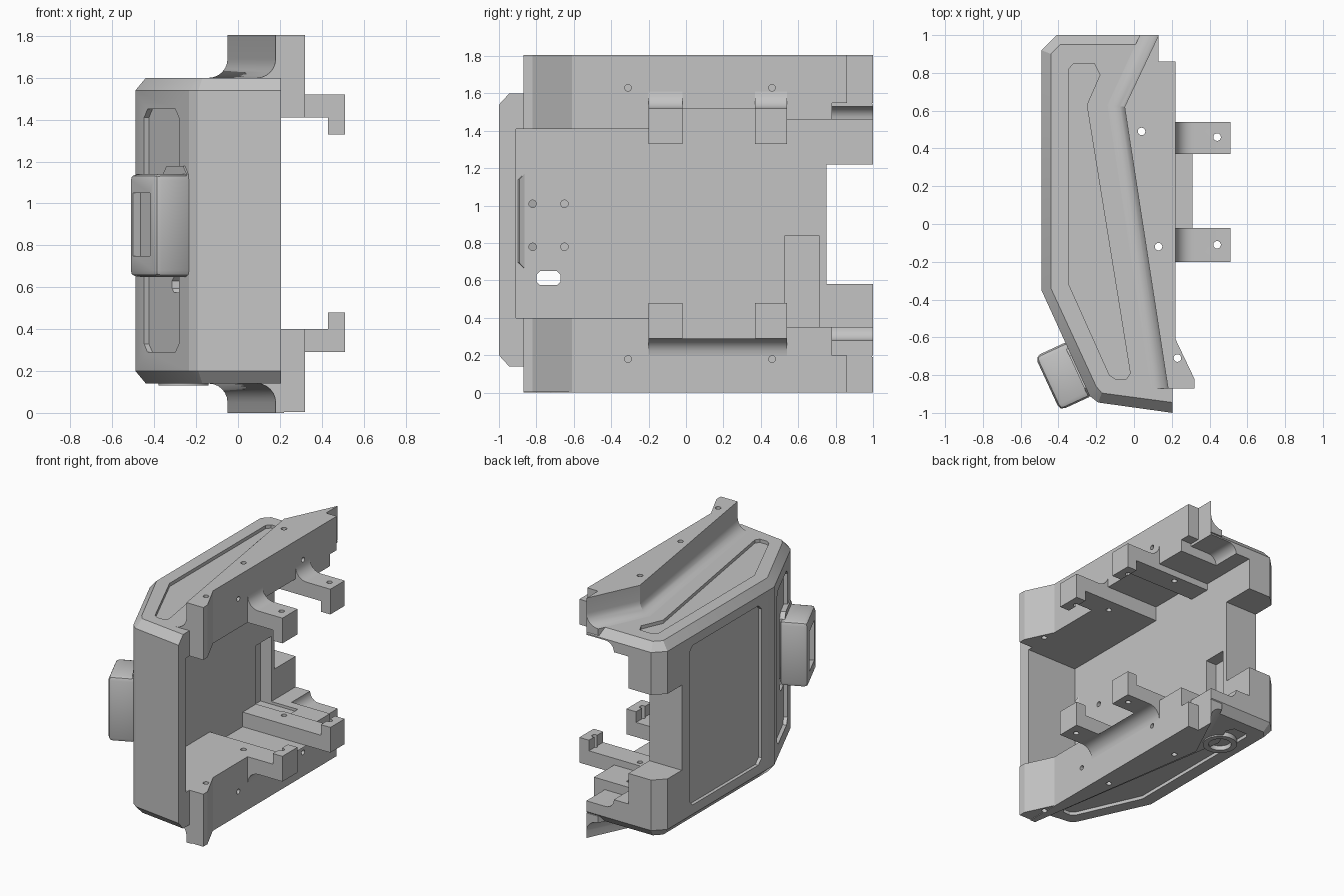
import bpy, bmesh, math
from mathutils import Matrix, Vector

old = bpy.data.objects.get("Cube")
if old:
    bpy.data.objects.remove(old, do_unlink=True)

grey = bpy.data.materials.new("plain_grey")
grey.use_nodes = True
grey.diffuse_color = (0.55, 0.55, 0.55, 1)
grey.node_tree.nodes["Principled BSDF"].inputs["Base Color"].default_value = (0.55, 0.55, 0.55, 1)


def loft(name, layers, matrix=None, mirror=None):
    """Solid through matching point loops, optionally mirrored about a height."""
    bm = bmesh.new()
    rings = []
    for loop in layers:
        pts = [Vector(p) for p in loop]
        if matrix:
            pts = [matrix @ p for p in pts]
        if mirror:
            pts = [Vector((p.x, p.y, 2 * mirror - p.z)) for p in pts]
        rings.append([bm.verts.new(p) for p in pts])
    n = len(rings[0])
    bm.faces.new(rings[0])
    bm.faces.new(rings[-1])
    for a, b in zip(rings, rings[1:]):
        for i in range(n):
            j = (i + 1) % n
            bm.faces.new((a[i], a[j], b[j], b[i]))
    bmesh.ops.recalc_face_normals(bm, faces=bm.faces)
    me = bpy.data.meshes.new(name)
    bm.to_mesh(me)
    bm.free()
    ob = bpy.data.objects.new(name, me)
    bpy.context.collection.objects.link(ob)
    me.materials.append(grey)
    return ob


def prism(name, pts, z0, z1, **kw):
    return loft(name, [[(x, y, z) for x, y in pts] for z in (z0, z1)], **kw)


def box(name, x0, x1, y0, y1, z0, z1, **kw):
    return prism(name, [(x0, y0), (x1, y0), (x1, y1), (x0, y1)], z0, z1, **kw)


def plate(name, x0, x1, y0, y1, z0, z1, c, **kw):
    """Slab facing x with corners cut by c."""
    o = [(y0 + c, z0), (y1 - c, z0), (y1, z0 + c), (y1, z1 - c),
         (y1 - c, z1), (y0 + c, z1), (y0, z1 - c), (y0, z0 + c)]
    return loft(name, [[(x, y, z) for y, z in o] for x in (x0, x1)], **kw)


def along_y(name, profile, y0, y1, mirror):
    return loft(name, [[(x, y, z) for x, z in profile] for y in (y0, y1)], mirror=mirror)


def rod(r, start, end, sides=16):
    a, b = Vector(start), Vector(end)
    q = (b - a).to_track_quat('Z', 'Y')
    ring = [q @ Vector((r * math.cos(t), r * math.sin(t), 0))
            for t in (2 * math.pi * i / sides for i in range(sides))]
    return loft("rod", [[c + p for p in ring] for c in (a, b)])


def apply(ob, mod):
    bpy.context.view_layer.objects.active = ob
    bpy.ops.object.modifier_apply(modifier=mod.name)


def cut(ob, *cutters):
    for c in cutters:
        m = ob.modifiers.new("cut", 'BOOLEAN')
        m.operation, m.solver, m.object = 'DIFFERENCE', 'EXACT', c
        apply(ob, m)
        bpy.data.objects.remove(c, do_unlink=True)


# shell body with chamfered top and bottom rims
outer = [(-.41, 1), (-.49, .92), (-.49, -.35), (-.235, -.91), (-.19, -.945), (.205, -1),
         (.205, -.87), (.22, -.87), (.22, .86), (.13, .86), (.13, 1)]
rim = [(-.39, .95), (-.44, .9), (-.44, -.34), (-.2, -.86), (-.17, -.895), (.205, -.945)]
rim += outer[6:10] + [(.13, .95)]
body = loft("shell_body", [[(x, y, z) for x, y in p] for p, z in
                           ((rim, .14), (outer, .2), (outer, 1.54), (rim, 1.6))])

# inner cavity, stepped bays and rear notch
WALL = -.22
HOOK_MID = .905
FLANGE_MID = .87
arc = [math.radians(15 * i) for i in range(7)]
cove = [(.6, 1.4), (-.1, 1.4)] + [(-.03 - .07 * math.cos(a), 1.46 + .07 * math.sin(a)) for a in arc]
cove += [(.6, 1.53)]
cut(body,
    box("cavity", WALL, .6, -.91, 1.1, .4, 1.41),
    box("middle_bay", WALL, .6, -.02, .37, .29, 1.52),
    box("rear_bay", WALL, .6, .54, 1.1, .35, 1.46),
    along_y("upper_cove", cove, .78, 1.1, None),
    along_y("lower_cove", cove, .78, 1.1, HOOK_MID),
    box("rear_corner", .13, .6, .78, 1.1, .2, 1.6),
    box("notch", -.7, .6, .75, 1.2, .58, 1.22),
    box("slot", -.31, 0, .53, .71, .33, .84))

# shallow pockets in top, bottom, side and slanted faces
groove = [(-.32, .85), (-.345, .82), (-.345, -.32), (-.13, -.8), (-.1, -.82), (-.04, -.82),
          (-.02, -.79), (-.25, .63), (-.18, .79), (-.21, .85)]
slant = Matrix.Translation((-.49, -.35, 0)) @ Matrix.Rotation(math.atan2(-.42, -.91), 4, 'Z')
cut(body,
    prism("groove_top", groove, 1.575, 1.7),
    prism("groove_bottom", groove, .1, .165),
    plate("side_pocket", -.6, -.465, -.2, .66, .27, 1.47, .04),
    plate("slant_pocket", -.025, .1, .1, .5, .29, 1.45, .04, matrix=slant),
    plate("window", -.6, .1, -.8, -.67, .575, .65, .02))
for y in (-.82, -.65):
    for z in (.78, 1.01):
        cut(body, rod(.02, (WALL + .1, y, z), (WALL - .04, y, z)))

# flanges with concave foot, front wedges and hooked arms on both sides
R = .09
steps = [(R, 1.55)] + [(R - R * math.sin(a), 1.6 + R - R * math.cos(a)) for a in arc]
foot = [(.31 - R * math.sin(a), 1.61 - R * math.cos(a)) for a in arc]
hook = [(.2, 1.41), (.43, 1.41), (.43, 1.33), (.51, 1.33), (.51, 1.52)] + foot + [(.2, 1.61)]
lip = [(.2, 1.52)] + foot + [(.2, 1.61)]
wedge = [(.2, -.87), (.32, -.87), (.32, -.82), (.22, -.61), (.2, -.61)]

drilled = [body]
for tag, top, flange_mid, hook_mid in (("upper", 1.805, None, None),
                                       ("lower", 1.74, FLANGE_MID, HOOK_MID)):
    layers = [[(.18 - o, -.87, z), (-.05 - o, .62 + .12 * o, z), (.13 - 1.1 * o, 1, z),
               (.13, 1, z), (.13, .86, z), (.22, .86, z), (.22, -.87, z)]
              for o, z in steps + [(0, top)]]
    drilled.append(loft(tag + "_flange", layers, mirror=flange_mid))
    drilled.append(prism(tag + "_front_wedge", wedge, 1.41, 1.805, mirror=hook_mid))
    for end, y0, y1 in (("front", -.2, -.02), ("rear", .37, .54)):
        drilled.append(along_y(tag + "_" + end + "_hook", hook, y0, y1, hook_mid))
drilled.append(along_y("lower_lip", lip, -.02, .37, HOOK_MID))

# screw holes
vertical = [(.04, .49), (.13, -.12), (.23, -.71), (.44, .46), (.44, -.11)]
for ob in drilled:
    for x, y in vertical:
        if (x > .4) == ("hook" in ob.name):
            cut(ob, rod(.02, (x, y, -.1), (x, y, 2)))
    if "flange" in ob.name or ob is body:
        for z in (1.63, .18):
            for y in (-.31, .46):
                cut(ob, rod(.018, (.17, y, z), (.4, y, z)))

# side box on the slanted face, with base plate
side_box = box("side_box", -.02, .178, .305, .62, .65, 1.14, matrix=slant)
bev = side_box.modifiers.new("bevel", 'BEVEL')
bev.width, bev.segments = .03, 2
apply(side_box, bev)
cut(side_box, box("box_recess", .14, .3, .36, .55, .75, 1.05, matrix=slant))
base = plate("box_base_plate", -.03, .012, .34, .61, .655, 1.18, .04, matrix=slant)

# ring under the body
ring = rod(.12, (-.26, .63, .13), (-.26, .63, .2), 32)
ring.name = "bottom_ring"
cut(ring, rod(.08, (-.26, .63, .1), (-.26, .63, .17), 32))

# soft shading on curved surfaces
bpy.ops.object.select_all(action='DESELECT')
for ob in drilled + [side_box, base, ring]:
    ob.select_set(True)
bpy.context.view_layer.objects.active = body
bpy.ops.object.shade_smooth_by_angle(angle=math.radians(25))
